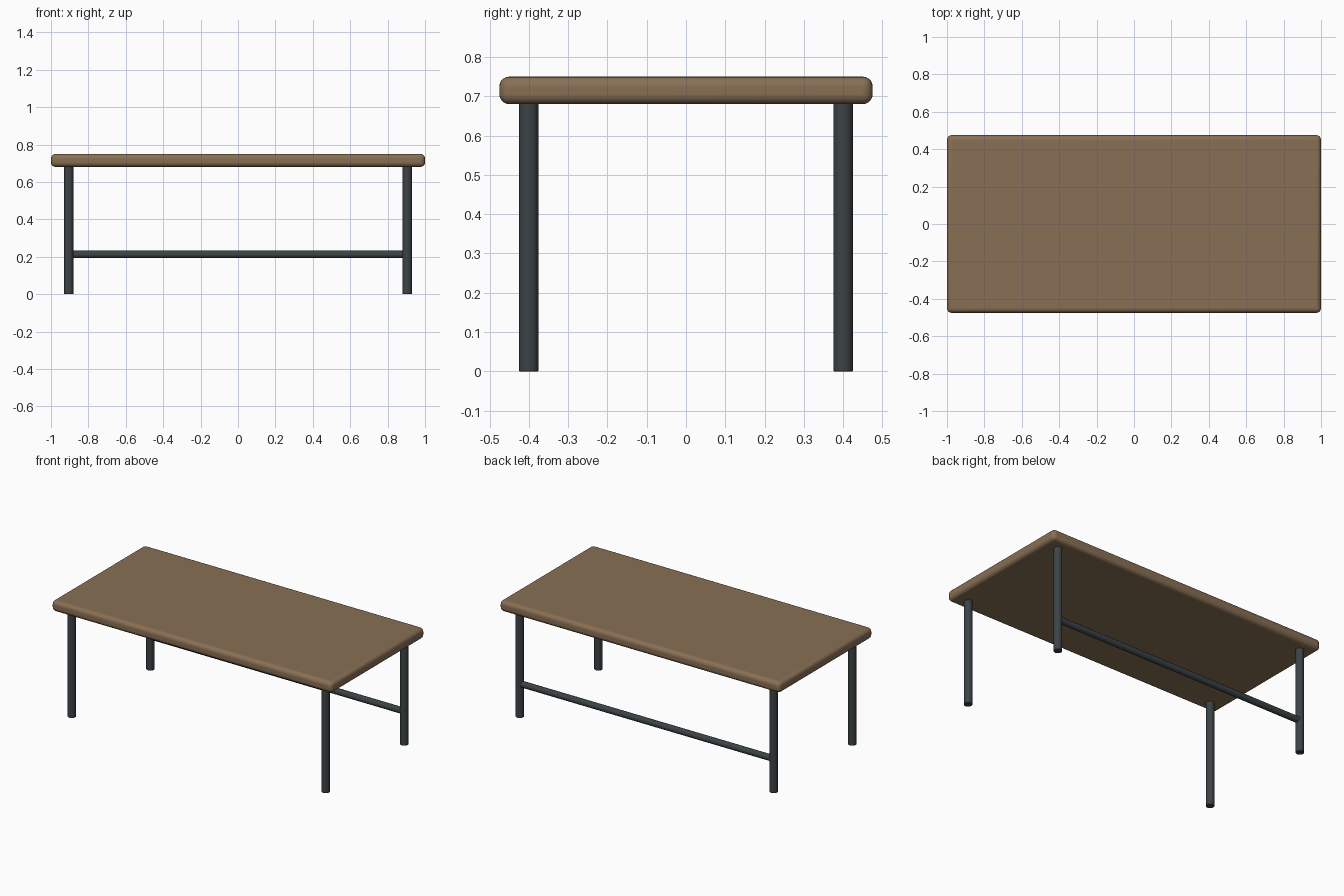
import bpy
import math

if "Cube" in bpy.data.objects:
    bpy.data.objects.remove(bpy.data.objects["Cube"])


def material(name, color):
    m = bpy.data.materials.new(name)
    m.diffuse_color = color
    m.use_nodes = True
    m.node_tree.nodes["Principled BSDF"].inputs["Base Color"].default_value = m.diffuse_color
    return m


wood = material("wood", (0.25, 0.16, 0.09, 1))
metal = material("dark_metal", (0.045, 0.055, 0.06, 1))


def finish(name, mat, bevel, segments):
    ob = bpy.context.object
    ob.name = name
    ob.data.materials.append(mat)
    mod = ob.modifiers.new("rounded_edges", 'BEVEL')
    mod.width = bevel
    mod.segments = segments
    mod.limit_method = 'ANGLE'
    mod.angle_limit = math.radians(40)
    bpy.ops.object.shade_smooth_by_angle(angle=math.radians(40))
    return ob


def rod(name, radius, length, location, rotation=(0, 0, 0)):
    bpy.ops.mesh.primitive_cylinder_add(vertices=32, radius=radius, depth=length,
                                        location=location, rotation=rotation)
    return finish(name, metal, 0.002, 2)


# Table top with rounded edges
bpy.ops.mesh.primitive_cube_add(size=1, location=(0, 0, 0.715))
bpy.context.object.scale = (2.0, 0.95, 0.07)
bpy.ops.object.transform_apply(location=False, rotation=False, scale=True)
finish("table_top", wood, 0.025, 5)

# Four legs
for y, end in ((-0.4, "front"), (0.4, "back")):
    for x, side in ((-0.905, "left"), (0.905, "right")):
        rod(f"{end}_{side}_leg", 0.025, 0.685, (x, y, 0.3425))

# Rail between the back legs
rod("back_rail", 0.02, 1.81, (0, 0.4, 0.212), (0, math.pi / 2, 0))
